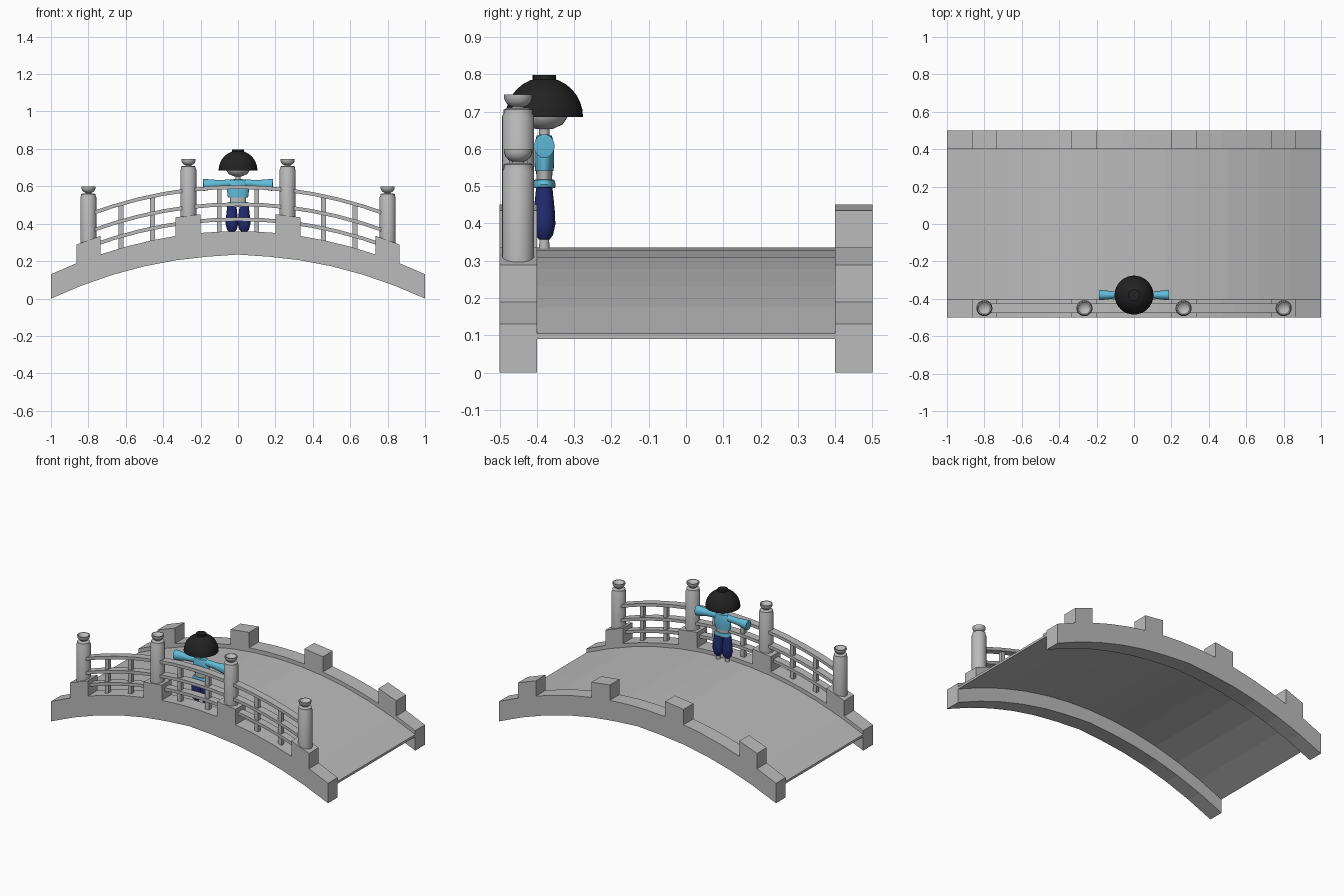
import bpy, bmesh, math
from mathutils import Matrix

cube = bpy.data.objects.get("Cube")
if cube:
    bpy.data.objects.remove(cube, do_unlink=True)


def material(name, rgb):
    m = bpy.data.materials.new(name)
    m.use_nodes = True
    m.diffuse_color = (*rgb, 1)
    m.node_tree.nodes["Principled BSDF"].inputs["Base Color"].default_value = (*rgb, 1)
    return m


STONE = material("stone grey", (0.5, 0.5, 0.5))
BLACK = material("hat black", (0.016, 0.016, 0.016))
BLUE = material("shirt blue", (0.12, 0.5, 0.7))
NAVY = material("trouser navy", (0.016, 0.025, 0.17))


def finish(name, bm, mat, smooth=False):
    bmesh.ops.recalc_face_normals(bm, faces=bm.faces)
    me = bpy.data.meshes.new(name)
    bm.to_mesh(me)
    bm.free()
    me.materials.append(mat)
    ob = bpy.data.objects.new(name, me)
    bpy.context.collection.objects.link(ob)
    if smooth:
        bpy.ops.object.select_all(action="DESELECT")
        ob.select_set(True)
        bpy.context.view_layer.objects.active = ob
        bpy.ops.object.shade_smooth_by_angle(angle=math.radians(40))
    return ob


def arch(x, crown):
    return crown - 0.23 * x * x


def prism(name, outline, y0, y1, mat=STONE):
    """Extrude an x-z outline between two y positions."""
    bm = bmesh.new()
    face = bm.faces.new([bm.verts.new((x, y0, z)) for x, z in outline])
    out = bmesh.ops.extrude_face_region(bm, geom=[face])
    verts = [g for g in out["geom"] if isinstance(g, bmesh.types.BMVert)]
    bmesh.ops.translate(bm, verts=verts, vec=(0, y1 - y0, 0))
    return finish(name, bm, mat)


def arched_strip(name, half, crown, thick, y0, y1, steps=12):
    xs = [-half + 2 * half * i / steps for i in range(steps + 1)]
    top = [(x, arch(x, crown)) for x in xs]
    prism(name, top + [(x, z - thick) for x, z in reversed(top)], y0, y1)


def lathe(name, profile, place, mat, scale=(1, 1, 1), turn=None, segments=24):
    """Spin (radius, height) points about z, then scale, turn and place."""
    bm = bmesh.new()
    vs = [bm.verts.new((r, 0, z)) for r, z in profile]
    es = [bm.edges.new(pair) for pair in zip(vs, vs[1:])]
    bmesh.ops.spin(bm, geom=vs + es, cent=(0, 0, 0), axis=(0, 0, 1),
                   angle=math.tau, steps=segments)
    bmesh.ops.remove_doubles(bm, verts=bm.verts, dist=0.0002)
    m = Matrix.Translation(place) @ (turn or Matrix()) @ Matrix.Diagonal((*scale, 1))
    bmesh.ops.transform(bm, matrix=m, verts=bm.verts)
    return finish(name, bm, mat, True)


# Arched deck and the two side beams with raised post blocks
arched_strip("deck", 1.0, 0.335, 0.015, -0.41, 0.41)
BLOCKS = ((-0.863, -0.735), (-0.333, -0.2), (0.2, 0.333), (0.735, 0.863))
top = [(-1, arch(-1, 0.36))]
for i, (a, b) in enumerate(BLOCKS):
    top += [(a, arch(a, 0.36)), (a, arch(a, 0.46)), (b, arch(b, 0.46)), (b, arch(b, 0.36))]
    if i < 3:
        c = BLOCKS[i + 1][0]
        top += [(x, arch(x, 0.36)) for x in (b + (c - b) * k / 3 for k in (1, 2))]
top.append((1, arch(1, 0.36)))
under = [(x / 6, arch(x / 6, 0.235) - 0.005 * (x != 0)) for x in range(6, -7, -1)]
for side, y in (("front", -0.5), ("back", 0.4)):
    prism(side + "_beam", top + under, y, y + 0.1)

# Front railing: three arched rails and balusters
for label, crown in (("top", 0.606), ("middle", 0.514), ("lower", 0.434)):
    arched_strip(label + "_rail", 0.8, crown, 0.02, -0.475, -0.425)
for x in (-0.625, -0.457, -0.1, 0.1, 0.457, 0.625):
    w, low, high = 0.013, arch(x, 0.35), arch(x, 0.6)
    prism("baluster", [(x - w, low), (x + w, low), (x + w, high), (x - w, high)],
          -0.463, -0.437)

# Round posts with a dish finial
POST = [(0, 0), (0.043, 0), (0.043, 0.25), (0.039, 0.258), (0.039, 0.268), (0.03, 0.272),
        (0.016, 0.272), (0.016, 0.276), (0.026, 0.28), (0.034, 0.289), (0.038, 0.3),
        (0.038, 0.309), (0.032, 0.309), (0.022, 0.299), (0, 0.294)]
for x, z in ((-0.8, 0.29), (-0.265, 0.437), (0.265, 0.437), (0.8, 0.29)):
    lathe("post", POST, (x, -0.45, z), STONE)

# Figure: head, neck, belly and domed hat
Y = -0.38
arc = [math.pi / 2 * i / 8 for i in range(9)]
lathe("hat", [(0, 0)] + [(0.104 * math.cos(a), 0.106 * math.sin(a)) for a in arc],
      (0, Y, 0.685), BLACK, segments=32)
lathe("hat_button", [(0, 0), (0.031, 0), (0.031, 0.02), (0, 0.02)], (0, Y, 0.778), BLACK)
lathe("head", [(0, 0), (0.025, 0.002), (0.05, 0.014), (0.064, 0.036), (0.064, 0.05),
               (0, 0.06)], (0, Y, 0.652), STONE)
lathe("neck", [(0.014, 0), (0.014, 0.04)], (0, Y, 0.625), STONE)
lathe("belly", [(0.04, 0), (0.045, 0.07)], (0, Y, 0.49), STONE, (1, 0.5, 1))

# Shirt, sash and outstretched sleeves
lathe("shirt", [(0, 0), (0.054, 0), (0.058, 0.03), (0.056, 0.075), (0.045, 0.095),
                (0, 0.101)], (0, Y, 0.54), BLUE, (1, 0.46, 1))
lathe("sash", [(0, 0), (0.055, 0), (0.058, 0.01), (0.05, 0.022), (0, 0.024)],
      (0, Y, 0.495), BLUE, (1, 0.53, 1))
for s in (-1, 1):
    lathe("sleeve", [(0, 0), (0.02, 0), (0.022, 0.07), (0.027, 0.1), (0.032, 0.145),
                     (0.026, 0.147), (0, 0.14)], (s * 0.04, Y, 0.616), BLUE,
          (1, 0.86, 1), Matrix.Rotation(s * math.radians(93.5), 4, "Y"))
    # Baggy trouser legs and feet
    lathe("trouser_leg", [(0, 0), (0.016, 0), (0.026, 0.012), (0.033, 0.04), (0.032, 0.07),
                          (0.027, 0.115), (0.024, 0.14), (0, 0.142)],
          (s * 0.033, Y, 0.357), NAVY, (1, 0.9, 1))
    lathe("foot", [(0, 0), (0.014, 0), (0.012, 0.05)], (s * 0.033, Y, 0.332), STONE)
